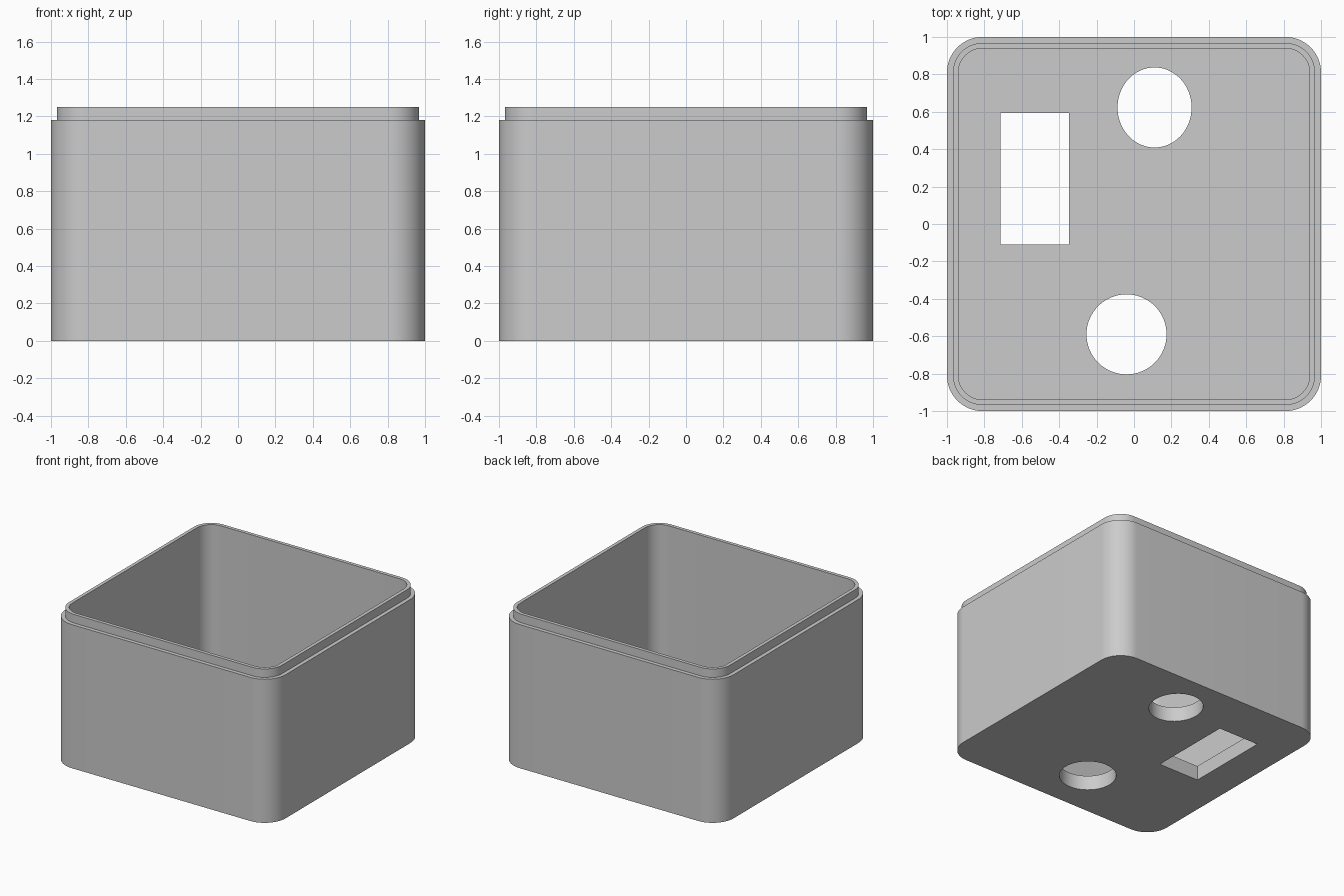
import bpy, bmesh
from math import cos, sin, pi, radians

cube = bpy.data.objects.get("Cube")
if cube:
    bpy.data.objects.remove(cube, do_unlink=True)

HEIGHT, LEDGE, FLOOR = 1.25, 1.18, 0.12
OUTER, LIP, INNER, RADIUS = 1.0, 0.968, 0.939, 0.19

grey = bpy.data.materials.new("light grey plastic")
grey.use_nodes = True
grey.diffuse_color = (0.6, 0.6, 0.6, 1)
grey.node_tree.nodes["Principled BSDF"].inputs["Base Color"].default_value = (0.6, 0.6, 0.6, 1)


def rounded_square(half, steps=16):
    """Outline with corners concentric to the outer wall corners."""
    r = RADIUS - (OUTER - half)
    c = half - r
    pts = []
    for k, (sx, sy) in enumerate([(1, 1), (-1, 1), (-1, -1), (1, -1)]):
        for i in range(steps + 1):
            a = (k + i / steps) * pi / 2
            pts.append((sx * c + r * cos(a), sy * c + r * sin(a)))
    return pts


def ellipse(x, y, rx, ry, n=64):
    return [(x + rx * cos(2 * pi * i / n), y + ry * sin(2 * pi * i / n)) for i in range(n)]


def loft(name, sections):
    """Join stacked outlines of equal point count and cap both ends."""
    bm = bmesh.new()
    rings = [[bm.verts.new((x, y, z)) for x, y in pts] for pts, z in sections]
    n = len(rings[0])
    for a, b in zip(rings, rings[1:]):
        for i in range(n):
            j = (i + 1) % n
            bm.faces.new((a[i], a[j], b[j], b[i]))
    bm.faces.new(rings[0][::-1])
    bm.faces.new(rings[-1])
    bmesh.ops.recalc_face_normals(bm, faces=bm.faces)
    mesh = bpy.data.meshes.new(name)
    bm.to_mesh(mesh)
    bm.free()
    mesh.materials.append(grey)
    obj = bpy.data.objects.new(name, mesh)
    bpy.context.collection.objects.link(obj)
    return obj


# Open box: outer wall, ledge, raised lip, inner wall and floor
box = loft("open_box", [
    (rounded_square(OUTER), 0), (rounded_square(OUTER), LEDGE),
    (rounded_square(LIP), LEDGE), (rounded_square(LIP), HEIGHT),
    (rounded_square(INNER), HEIGHT), (rounded_square(INNER), FLOOR)])

# Openings through the floor: two round holes and a rectangular slot
openings = {
    "back_hole_cutter": ellipse(0.11, 0.623, 0.198, 0.214),
    "front_hole_cutter": ellipse(-0.04, -0.59, 0.214, 0.214),
    "slot_cutter": [(-0.715, -0.11), (-0.347, -0.11), (-0.347, 0.593), (-0.715, 0.593)],
}
bpy.context.view_layer.objects.active = box
for name, outline in openings.items():
    cutter = loft(name, [(outline, -0.1), (outline, FLOOR + 0.1)])
    cutter.hide_render = True
    mod = box.modifiers.new(name, 'BOOLEAN')
    mod.operation = 'DIFFERENCE'
    mod.solver = 'EXACT'
    mod.object = cutter
    bpy.ops.object.modifier_apply(modifier=mod.name)
    bpy.data.objects.remove(cutter, do_unlink=True)

# Smooth the rounded corners, keep the rims crisp
bpy.ops.object.select_all(action='DESELECT')
box.select_set(True)
bpy.ops.object.shade_smooth_by_angle(angle=radians(30))
